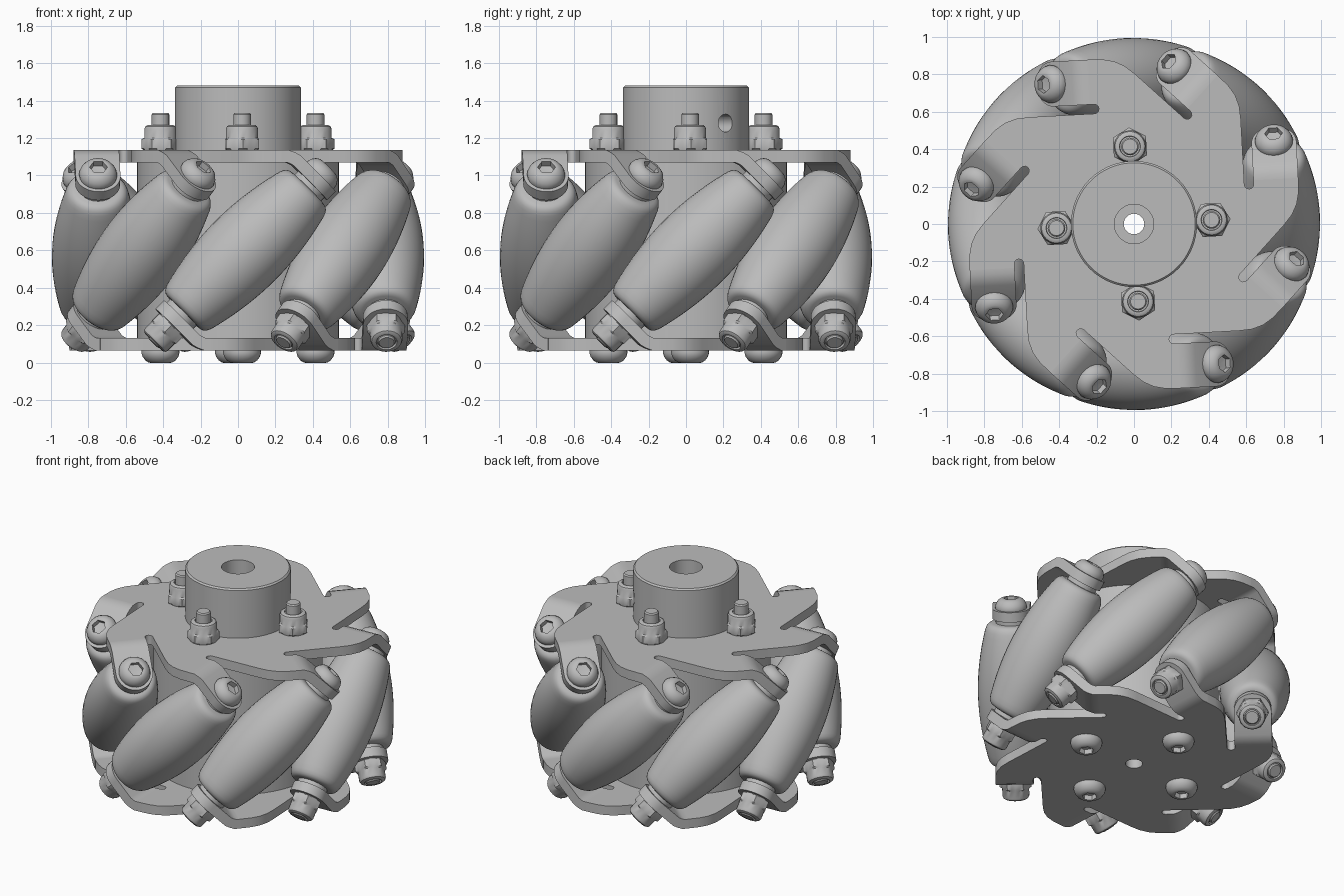
import bpy, bmesh
from math import pi, sin, cos, radians, sqrt
from mathutils import Matrix, Vector

if "Cube" in bpy.data.objects:
    bpy.data.objects.remove(bpy.data.objects["Cube"], do_unlink=True)

COUNT = 8            # rollers
START = radians(3)   # angle of the first roller
STEP = 2 * pi / COUNT
R = 0.77             # radius of roller centres
MID = 0.6            # height of roller centres
THICK = 0.065        # sheet thickness

metal = bpy.data.materials.new("light grey metal")
metal.use_nodes = True
grey = (0.5, 0.5, 0.5, 1)
metal.diffuse_color = grey
metal.node_tree.nodes["Principled BSDF"].inputs["Base Color"].default_value = grey


def to_mesh(bm, name, smooth=True):
    bmesh.ops.recalc_face_normals(bm, faces=bm.faces)
    me = bpy.data.meshes.new(name)
    bm.to_mesh(me)
    bm.free()
    me.materials.append(metal)
    if smooth:
        sharpen(me)
    return me


def sharpen(me):
    me.shade_smooth()
    me.set_sharp_from_angle(angle=radians(32))


def place(me, name, matrix=Matrix()):
    ob = bpy.data.objects.new(name, me)
    bpy.context.scene.collection.objects.link(ob)
    ob.matrix_world = matrix
    return ob


def apply_modifiers(ob):
    bpy.context.view_layer.update()
    deps = bpy.context.evaluated_depsgraph_get()
    me = bpy.data.meshes.new_from_object(ob.evaluated_get(deps))
    ob.modifiers.clear()
    ob.data = me
    sharpen(me)
    return me


def revolve(name, profile, segs=24, closed=False):
    """Turn (radius, height[, 'hex']) stations about z; 'hex' makes the ring six-sided."""
    bm = bmesh.new()
    rings = []
    for r, z, *kind in profile:
        if r == 0:
            rings.append([bm.verts.new((0, 0, z))] * segs)
            continue
        ring = []
        for i in range(segs):
            a = 2 * pi * i / segs
            k = cos(pi / 6) / cos(a % (pi / 3) - pi / 6) if kind else 1
            ring.append(bm.verts.new((r * k * cos(a), r * k * sin(a), z)))
        rings.append(ring)
    pairs = list(zip(rings, rings[1:]))
    if closed:
        pairs.append((rings[-1], rings[0]))
    for lo, hi in pairs:
        for i in range(segs):
            j = (i + 1) % segs
            loop = list(dict.fromkeys((lo[i], lo[j], hi[j], hi[i])))
            bm.faces.new(loop)
    return to_mesh(bm, name)


def solidify(me, name, matrix=Matrix()):
    ob = place(me, name, matrix)
    mod = ob.modifiers.new("thickness", "SOLIDIFY")
    mod.thickness, mod.offset, mod.use_even_offset = THICK, 0, True
    apply_modifiers(ob)
    return ob


# Side plate: a notched outline repeated for each arm, with a centre hole
arm = [(.80, -.048), (.845, .004), (.874, .06), (.887, .12), (.89, .20), (.65, .20)]
arm += [(.625 + .025 * cos(a), .18 + .025 * sin(a))
        for a in (-i * pi / 6 for i in range(7))]


def plate_mesh():
    bm = bmesh.new()
    outline = [Matrix.Rotation(k * STEP, 3, 'Z') @ Vector((r, t, 0))
               for k in range(COUNT) for r, t in arm]
    hole = [Vector((.055 * cos(i * pi / 12), .055 * sin(i * pi / 12), 0)) for i in range(24)]
    for loop in (outline, hole):
        vs = [bm.verts.new(p) for p in loop]
        for a, b in zip(vs, vs[1:] + vs[:1]):
            bm.edges.new((a, b))
    bmesh.ops.triangle_fill(bm, edges=bm.edges[:], use_beauty=True, normal=(0, 0, 1))
    return to_mesh(bm, "side_plate", False)


# Bent mounting tab with a rounded end, square to the roller axis
def tab_mesh():
    half, top = .12, 1.1025
    rows = [(.19, top, half), (.222, top, half), (.248, top - .01, half), (.27, 1.08, half)]
    for i in range(10):
        a = i * pi / 18.6
        d = half * sin(a) * sqrt(.5)
        rows.append((.375 + d, .975 - d, half * cos(a)))
    bm = bmesh.new()
    pairs = [(bm.verts.new((R - w, t, z)), bm.verts.new((R + w, t, z))) for t, z, w in rows]
    for (a, b), (c, d) in zip(pairs, pairs[1:]):
        bm.faces.new((a, b, d, c))
    return to_mesh(bm, "tab", False)


turn = Matrix.Rotation(START, 4, 'Z')
flip = (Matrix.Translation((0, 0, MID)) @ Matrix.Rotation(pi, 4, 'X')
        @ Matrix.Translation((0, 0, -MID)))
lift = Matrix.Translation((0, 0, 1.1025))
plate = solidify(plate_mesh(), "top_plate", turn @ lift)
place(plate.data, "bottom_plate", turn @ flip @ lift)
tab = solidify(tab_mesh(), "top_tab_1", turn)

# Barrel-shaped roller whose outer side follows the wheel's round envelope
end = .47
prof = [(0, -end), (.12, -end)]
for i in range(-12, 13):
    s = i / 12 * (end - .045)
    prof.append((.995 - sqrt(R * R + s * s / 2), s))
r_end = prof[2][0]
lip = [(r_end - .045 + .045 * cos(a) - .004, end - .045 + .045 * sin(a))
       for a in (radians(d) for d in (25, 45, 65, 85))]
prof[1:2] = [(r, -s) for r, s in reversed(lip)]
prof += lip + [(0, end)]
roller = revolve("roller", prof, 40)

# Fasteners: button screw with hex socket, lock nut with screw end, spacer
screw = revolve("button_screw", [
    (0, 0), (.1, 0), (.102, .015), (.096, .035), (.082, .055), (.065, .066), (.055, .069),
    (.048, .069, 'hex'), (.048, .035, 'hex'), (0, .03)])


def nut_mesh(tip):
    return revolve("lock_nut", [
        (0, 0), (.088, 0), (.102, .008, 'hex'), (.102, .058, 'hex'), (.086, .066),
        (.086, .115), (.08, .128), (.068, .135), (.056, .135), (.054, .12),
        (.047, .12), (.047, tip - .008), (.04, tip), (0, tip)])


short_nut, long_nut = nut_mesh(.14), nut_mesh(.2)
spacer = revolve("spacer", [(0, 0), (.1, 0), (.1, .04), (0, .04)])

for k in range(COUNT):
    spin = Matrix.Rotation(START + k * STEP, 4, 'Z')
    axis = spin @ Matrix.Translation((R, 0, MID)) @ Matrix.Rotation(-pi / 4, 4, 'X')
    back = axis @ Matrix.Rotation(pi, 4, 'X')
    n = k + 1
    if k:
        place(tab.data, f"top_tab_{n}", spin)
    place(tab.data, f"bottom_tab_{n}", spin @ flip)
    place(roller, f"roller_{n}", axis)
    place(screw, f"roller_screw_{n}", axis @ Matrix.Translation((0, 0, .56)))
    place(short_nut, f"roller_nut_{n}", back @ Matrix.Translation((0, 0, .56)))
    for label, m in (("upper", axis), ("lower", back)):
        place(spacer, f"{label}_spacer_{n}", m @ Matrix.Translation((0, 0, .465)))

# Hub barrel and collar with a stepped bore and a radial set-screw hole
hub = place(revolve("hub", [
    (.055, .1), (.54, .1), (.54, 1.1), (.337, 1.1), (.337, 1.47), (.327, 1.48),
    (.105, 1.48), (.105, 1.14), (.055, 1.14)], 72, True), "hub")
cutter = place(revolve("set_screw_cutter", [(0, 0), (.048, 0), (.048, .4), (0, .4)]),
               "set_screw_cutter",
               Matrix.Translation((0, 0, 1.28)) @ Matrix.Rotation(radians(39), 4, 'Z')
               @ Matrix.Rotation(pi / 2, 4, 'Y'))
cutter.hide_render = True
cut = hub.modifiers.new("set_screw_hole", "BOOLEAN")
cut.object, cut.operation, cut.solver = cutter, "DIFFERENCE", "EXACT"
apply_modifiers(hub)
bpy.data.objects.remove(cutter, do_unlink=True)

# Four through bolts clamping the plates to the hub
for k in range(4):
    spot = Matrix.Rotation(START + k * pi / 2, 4, 'Z') @ Matrix.Translation((.415, 0, 0))
    place(long_nut, f"hub_nut_{k + 1}", spot @ Matrix.Translation((0, 0, 1.135)))
    place(screw, f"hub_screw_{k + 1}",
          spot @ Matrix.Translation((0, 0, .067)) @ Matrix.Rotation(pi, 4, 'X'))
